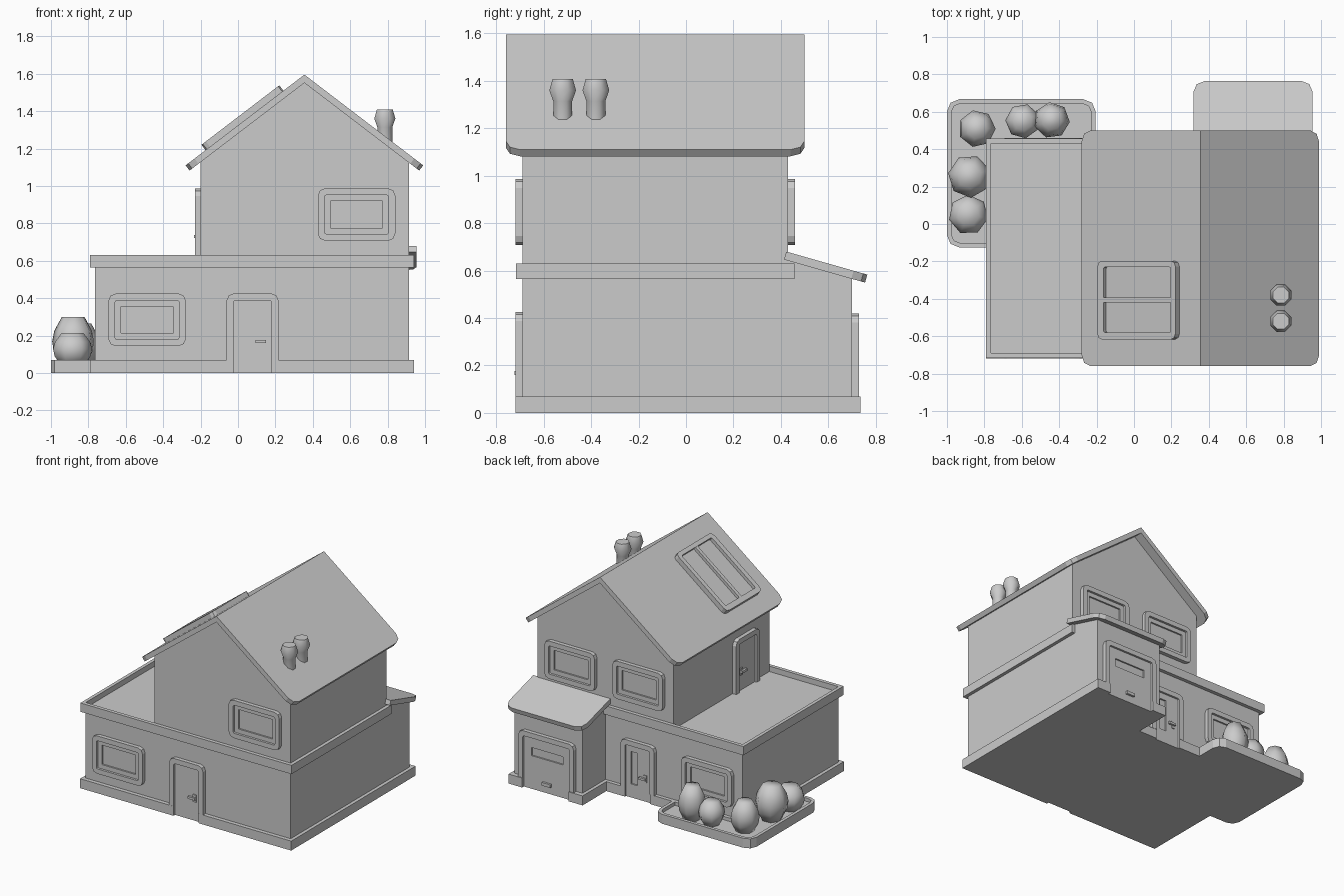
import bpy, bmesh
from math import pi, sin, cos, radians

if "Cube" in bpy.data.objects:
    bpy.data.objects.remove(bpy.data.objects["Cube"])


def finish(name, bm):
    bmesh.ops.remove_doubles(bm, verts=bm.verts, dist=1e-5)
    bmesh.ops.recalc_face_normals(bm, faces=bm.faces)
    me = bpy.data.meshes.new(name)
    bm.to_mesh(me)
    bm.free()
    ob = bpy.data.objects.new(name, me)
    bpy.context.collection.objects.link(ob)
    return ob


def solid(name, pts, d0, d1, place, hole=None):
    """Extrude a 2D outline from d0 to d1; hole must have the same point count."""
    bm = bmesh.new()
    n = len(pts)
    ring = lambda p, d: [bm.verts.new(place(u, v, d)) for u, v in p]
    a, b = ring(pts, d0), ring(pts, d1)
    pairs = [(a, b)]
    if hole:
        c, e = ring(hole, d0), ring(hole, d1)
        pairs += [(b, e), (e, c), (c, a)]
    else:
        bm.faces.new(a)
        bm.faces.new(b)
    for p, q in pairs:
        for i in range(n):
            j = (i + 1) % n
            bm.faces.new((p[i], p[j], q[j], q[i]))
    return finish(name, bm)


def rect(u0, u1, v0, v1, r=(0, 0, 0, 0), seg=2):
    """Rectangle with rounded corners: low-low, high-low, high-high, low-high."""
    if all(k == 0 for k in r):
        return [(u0, v0), (u1, v0), (u1, v1), (u0, v1)]
    pts = []
    for k, (u, v, su, sv) in enumerate([(u0, v0, 1, 1), (u1, v0, -1, 1),
                                        (u1, v1, -1, -1), (u0, v1, 1, -1)]):
        if r[k] == 0:
            pts.append((u, v))
            continue
        for i in range(seg + 1):
            t = pi + k * pi / 2 + i * pi / 2 / seg
            pts.append((u + su * r[k] + r[k] * cos(t), v + sv * r[k] + r[k] * sin(t)))
    return pts


def lathe(name, profile, sides, x, y, turn=0.0, sharp=180):
    bm = bmesh.new()
    rings = [[bm.verts.new((x + r * cos(turn + 2 * pi * i / sides),
                            y + r * sin(turn + 2 * pi * i / sides), z))
              for i in range(sides)] for r, z in profile]
    for p, q in zip(rings, rings[1:]):
        for i in range(sides):
            j = (i + 1) % sides
            bm.faces.new((p[i], p[j], q[j], q[i]))
    bm.faces.new(rings[0])
    bm.faces.new(rings[-1])
    ob = finish(name, bm)
    ob.data.shade_smooth()
    ob.data.set_sharp_from_angle(angle=radians(sharp))


# Planes the parts are drawn on
flat = lambda u, v, d: (u, v, d)
front = lambda u, v, d: (u, -0.69 - d, v)
back = lambda u, v, d: (u, 0.43 + d, v)
garage = lambda u, v, d: (u, 0.70 + d, v)
left = lambda u, v, d: (-0.20 - d, u, v)
along_x = lambda u, v, d: (d, u, v)
along_y = lambda u, v, d: (u, d, v)
C, S = 0.795, 0.607


def slope(side):
    return lambda u, s, d: (0.355 + side * (s * C + d * S), u, 1.595 - s * S + d * C)


porch = lambda u, s, d: (u, 0.423 + s * 0.962 + d * 0.273, 0.68 - s * 0.273 + d * 0.962)

# Plinth, notched at the three ground doors
solid("plinth", [(-0.79, -0.72), (-0.024, -0.72), (-0.024, -0.69), (0.18, -0.69),
                 (0.18, -0.72), (0.94, -0.72), (0.94, 0.735), (0.828, 0.735),
                 (0.828, 0.70), (0.447, 0.70), (0.447, 0.735), (0.333, 0.735),
                 (0.333, 0.457), (0.18, 0.457), (0.18, 0.43), (-0.024, 0.43),
                 (-0.024, 0.457), (-0.79, 0.457)], 0, 0.07, flat)

# Walls and terrace ledge
solid("ground_floor", rect(-0.765, 0.915, -0.69, 0.43), 0, 0.59, flat)
solid("terrace_ledge", rect(-0.79, 0.94, -0.717, 0.457), 0.565, 0.63, flat,
      rect(-0.765, 0.915, -0.69, 0.43))
solid("upper_floor", [(-0.20, 0.58), (0.915, 0.58), (0.915, 1.124), (0.355, 1.552),
                      (-0.20, 1.128)], -0.69, 0.43, along_y)
solid("garage_body", [(0.40, 0), (0.70, 0), (0.70, 0.57), (0.43, 0.645), (0.40, 0.645)],
      0.358, 0.915, along_x)

# Roofs with clipped eave corners
for side, label in ((-1, "left"), (1, "right")):
    solid("roof_" + label, rect(-0.76, 0.50, 0, 0.799, (0, 0, 0.06, 0.06)),
          -0.035, 0, slope(side))
solid("garage_roof", rect(0.318, 0.955, 0, 0.355, (0, 0, 0.06, 0.06)), -0.035, 0, porch)

# Skylight on the left slope
R4 = (0.03,) * 4
r4 = (0.01,) * 4
solid("skylight_frame", rect(-0.617, -0.197, 0.141, 0.665, R4), -0.01, 0.036, slope(-1),
      rect(-0.580, -0.230, 0.172, 0.625, r4))
solid("skylight_bar", rect(-0.42, -0.393, 0.16, 0.64), -0.01, 0.033, slope(-1))
solid("skylight_glass", rect(-0.60, -0.21, 0.16, 0.645), -0.01, 0.012, slope(-1))


# Windows: outer frame with a recessed sash inside
def window(name, u, v, place):
    box = lambda m, r: rect(u - 0.207 + m, u + 0.207 - m, v - 0.14 + m, v + 0.14 - m, (r,) * 4)
    solid(name + "_frame", box(0, 0.038), -0.01, 0.029, place, box(0.036, 0.01))
    solid(name + "_sash", box(0.034, 0.01), -0.01, 0.012, place, box(0.068, 0.002))


window("front_window", -0.486, 0.284, front)
window("gable_window", 0.634, 0.847, front)
window("back_window", -0.486, 0.284, back)
window("upper_back_window_right", 0.634, 0.847, back)
window("upper_back_window_left", 0.077, 0.847, back)


# Doors: arched-corner frame around a thin leaf
def door(name, u, half, z0, z1, place, frame_z, panel=None):
    def arch(w, top, r):
        return rect(u - w, u + w, frame_z, top, (0, 0, r, r))[1:] + [(u - w, frame_z)]
    outer, inner = arch(half, z1, 0.038), arch(half - 0.037, z1 - 0.037, 0.012)
    solid(name + "_frame", outer + inner[::-1], -0.01, 0.029, place)
    w = half - 0.03
    leaf = rect(u - w, u + w, z0, z1 - 0.03)
    solid(name + "_leaf", leaf, -0.01, 0.012 if panel is None else 0.003, place)
    if panel:
        outer_leaf = rect(u - w, u + w, z0, z1 - 0.03)
        solid(name + "_leaf_rim", outer_leaf, 0.0, 0.014, place, rect(*panel))


def handle(name, u, v, m, place):
    solid(name + "_plate", rect(u - 0.013, u + 0.013, v - 0.027, v + 0.027), 0.005, 0.02, place)
    solid(name + "_lever", rect(min(u + 0.012 * m, u - 0.045 * m), max(u + 0.012 * m, u - 0.045 * m),
                                v - 0.008, v + 0.009), 0.018, 0.034, place)


door("front_door", 0.078, 0.139, 0, 0.425, front, 0.07)
handle("front_door_handle", 0.139, 0.168, 1, front)
door("back_door", 0.078, 0.139, 0, 0.425, back, 0.07, (0.085, 0.14, 0.10, 0.34))
handle("back_door_handle", 0.022, 0.168, -1, back)
door("terrace_door", -0.40, 0.139, 0.585, 0.985, left, 0.585)
handle("terrace_door_handle", -0.34, 0.73, 1, left)
door("garage_door", 0.6375, 0.228, 0, 0.42, garage, 0.07, (0.51, 0.765, 0.245, 0.305))
solid("garage_door_handle", rect(0.603, 0.672, 0.055, 0.078), 0.005, 0.03, garage)

# Chimney pots
for i, y in enumerate((-0.38, -0.52)):
    lathe(f"chimney_pot_{i + 1}", [(0.043, 1.2), (0.043, 1.314), (0.061, 1.36), (0.046, 1.408)],
          8, 0.785, y, pi / 8, 50)

# Planter with rim, soil and bushes
planter = lambda m, r: rect(-1.0 + m, -0.205 - m, -0.125 + m, 0.667 - m, (r,) * 4)
solid("planter_rim", planter(0, 0.065), 0, 0.07, flat, planter(0.024, 0.045))
solid("planter_soil", planter(0.02, 0.045), 0, 0.045, flat)
bushes = [(-0.84, 0.51, 0.10, 0.265), (-0.595, 0.55, 0.093, 0.215), (-0.44, 0.555, 0.097, 0.29),
          (-0.88, 0.255, 0.115, 0.298), (-0.885, 0.05, 0.107, 0.215)]
for i, (x, y, r, top) in enumerate(bushes):
    h = top - 0.04
    lathe(f"bush_{i + 1}", [(0.6 * r, 0.04), (0.92 * r, 0.04 + 0.28 * h), (r, 0.04 + 0.5 * h),
                            (0.9 * r, 0.04 + 0.72 * h), (0.55 * r, top)], 7, x, y, 0.4 * i)
